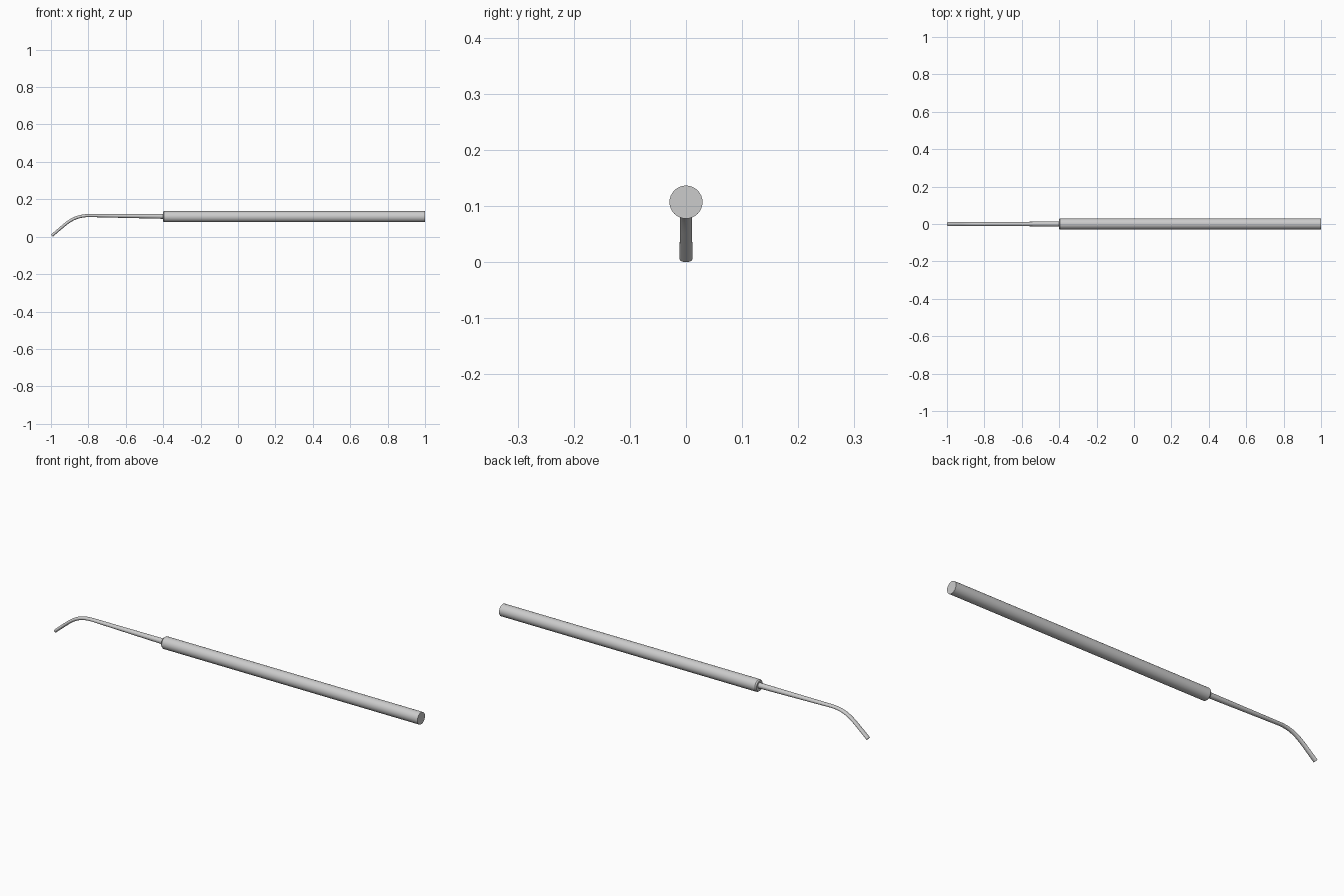
import bpy, bmesh, math
from mathutils import Vector

if "Cube" in bpy.data.objects:
    bpy.data.objects.remove(bpy.data.objects["Cube"])

ZC = 0.107


def loft(name, rings):
    """Skin elliptical rings: (centre, in-plane normal, half width y, half thickness)."""
    n = 32
    bm = bmesh.new()
    loops = []
    for c, nor, ry, rn in rings:
        loops.append([bm.verts.new(c + Vector((0, 1, 0)) * ry * math.cos(2 * math.pi * i / n)
                                   + nor * rn * math.sin(2 * math.pi * i / n)) for i in range(n)])
    for a, b in zip(loops, loops[1:]):
        for i in range(n):
            j = (i + 1) % n
            bm.faces.new((a[i], a[j], b[j], b[i]))
    bm.faces.new(loops[0])
    bm.faces.new(loops[-1])
    bmesh.ops.recalc_face_normals(bm, faces=bm.faces)
    me = bpy.data.meshes.new(name)
    bm.to_mesh(me)
    bm.free()
    ob = bpy.data.objects.new(name, me)
    bpy.context.collection.objects.link(ob)
    bpy.ops.object.select_all(action='DESELECT')
    bpy.context.view_layer.objects.active = ob
    ob.select_set(True)
    bpy.ops.object.shade_smooth_by_angle(angle=math.radians(30))
    return ob


# Round handle with a small chamfer at the shaft end
up = Vector((0, 0, 1))
loft("handle", [(Vector((x, 0, ZC)), up, r, r)
                for x, r in ((-0.402, 0.025), (-0.396, 0.0295), (1.0, 0.0295))])

# Tapered shaft: straight run, smooth bend, then straight slanted tip
path = [(-0.39, 0.109), (-0.60, 0.111), (-0.79, 0.113)]
p0, p1, p2, p3 = (Vector(p) for p in ((-0.79, 0.113), (-0.855, 0.1135), (-0.89, 0.095), (-0.935, 0.057)))
for k in range(1, 15):
    t = k / 14
    p = p0 * (1 - t) ** 3 + p1 * 3 * t * (1 - t) ** 2 + p2 * 3 * t * t * (1 - t) + p3 * t ** 3
    path.append((p.x, p.y))
path.append((-0.9952, 0.0057))

rings = []
for i, (x, z) in enumerate(path):
    a, b = path[max(i - 1, 0)], path[min(i + 1, len(path) - 1)]
    d = Vector((b[0] - a[0], 0, b[1] - a[1])).normalized()
    nor = Vector((d.z, 0, -d.x))
    s = min(1, (-0.39 - x) / 0.40)
    tip = max(0, (-0.85 - x) / 0.145)
    ry = 0.0135 - 0.0035 * s + 0.0015 * tip
    rn = 0.0135 - 0.0055 * s - 0.0005 * tip
    rings.append((Vector((x, 0, z)), nor, ry, rn))
loft("hooked_shaft", rings)
